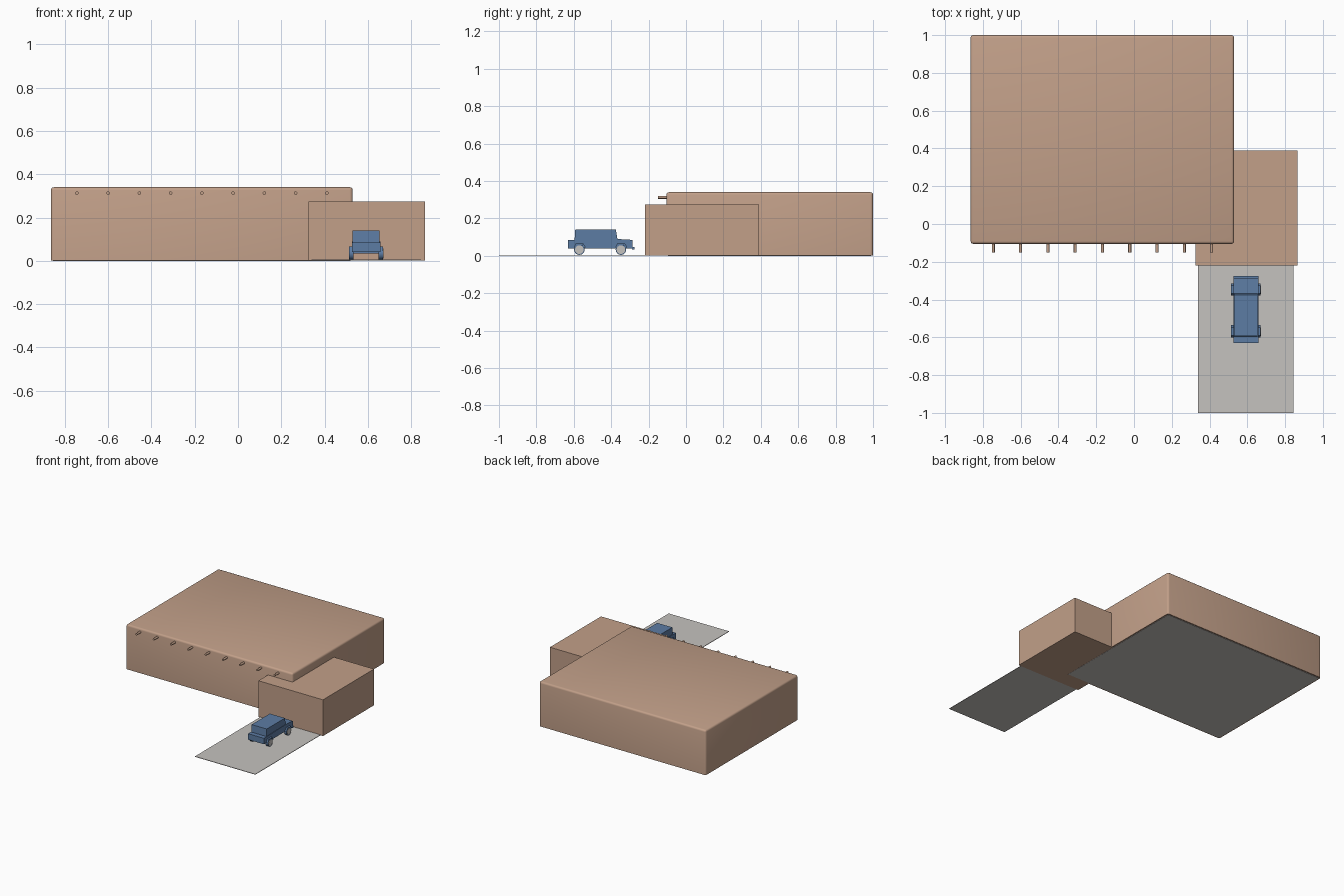
import bpy, bmesh
from math import radians

if "Cube" in bpy.data.objects:
    bpy.data.objects.remove(bpy.data.objects["Cube"])


def material(name, r, g, b):
    m = bpy.data.materials.new(name)
    m.use_nodes = True
    m.diffuse_color = (r, g, b, 1)
    m.node_tree.nodes["Principled BSDF"].inputs["Base Color"].default_value = (r, g, b, 1)
    return m


ADOBE = material("adobe brown", 0.54, 0.35, 0.25)
BLUE = material("car blue", 0.107, 0.20, 0.366)
CONCRETE = material("concrete grey", 0.56, 0.54, 0.52)


def finish(name, bm, mat):
    mesh = bpy.data.meshes.new(name)
    bm.to_mesh(mesh)
    bm.free()
    mesh.materials.append(mat)
    ob = bpy.data.objects.new(name, mesh)
    bpy.context.collection.objects.link(ob)
    return ob


def box(name, mat, x, y, z):
    """Box from (low, high) spans on each axis."""
    bm = bmesh.new()
    bmesh.ops.create_cube(bm, size=1)
    for v in bm.verts:
        v.co = [s[0] if c < 0 else s[1] for c, s in zip(v.co, (x, y, z))]
    return finish(name, bm, mat)


def cylinder(name, mat, axis, centre, radius, length, sides):
    bpy.ops.mesh.primitive_cylinder_add(
        vertices=sides, radius=radius, depth=length, location=centre,
        rotation=(radians(90), 0, 0) if axis == "y" else (0, radians(90), 0))
    ob = bpy.context.object
    ob.name = name
    ob.data.materials.append(mat)
    bpy.ops.object.shade_smooth_by_angle(angle=radians(40))
    return ob


def extrude_profile(name, mat, points, x0, x1):
    """Side profile in (y, z) extruded across x."""
    bm = bmesh.new()
    face = bm.faces.new([bm.verts.new((x0, y, z)) for y, z in points])
    ext = bmesh.ops.extrude_face_region(bm, geom=[face])["geom"]
    for v in ext:
        if isinstance(v, bmesh.types.BMVert):
            v.co.x = x1
    bmesh.ops.recalc_face_normals(bm, faces=bm.faces)
    return finish(name, bm, mat)


# House with softened wall corners and roof edge, on a concrete floor
house = box("house_walls", ADOBE, (-0.865, 0.53), (-0.105, 1.0), (0.002, 0.34))
bm = bmesh.new()
bm.from_mesh(house.data)
rounded = [e for e in bm.edges if max(v.co.z for v in e.verts) > 0.1]
bmesh.ops.bevel(bm, geom=rounded, offset=0.014, segments=3, profile=0.5, affect="EDGES")
bm.to_mesh(house.data)
bm.free()
bpy.context.view_layer.objects.active = house
house.select_set(True)
bpy.ops.object.shade_smooth_by_angle(angle=radians(40))
house.select_set(False)
box("house_floor", CONCRETE, (-0.855, 0.52), (-0.095, 0.99), (0, 0.004))

# Roof beam ends
for i in range(9):
    cylinder(f"roof_beam_{i + 1}", ADOBE, "y", (-0.745 + i * 0.1445, -0.115, 0.313), 0.008, 0.07, 12)

# Garage and driveway
box("garage", ADOBE, (0.325, 0.865), (-0.22, 0.39), (0.001, 0.275))
box("driveway", CONCRETE, (0.34, 0.845), (-1.0, -0.14), (0.0015, 0.005))

# Car body, nose towards the garage
CX = 0.592
extrude_profile("car_body", BLUE, [
    (-0.63, 0.04), (-0.63, 0.085), (-0.595, 0.085), (-0.37, 0.09),
    (-0.285, 0.085), (-0.285, 0.04)], CX - 0.066, CX + 0.066)
extrude_profile("car_cabin", BLUE, [
    (-0.596, 0.08), (-0.592, 0.14), (-0.375, 0.14), (-0.365, 0.08)], CX - 0.063, CX + 0.063)
box("car_front_bumper", BLUE, (CX - 0.066, CX + 0.066), (-0.29, -0.276), (0.033, 0.046))

# Fenders and wheels
for end, y in (("rear", -0.57), ("front", -0.348)):
    for side, s in (("right", -1), ("left", 1)):
        extrude_profile(f"car_{end}_{side}_fender", BLUE, [
            (y - 0.03, 0.045), (y - 0.02, 0.065), (y + 0.022, 0.065), (y + 0.034, 0.045),
            (y + 0.025, 0.045), (y + 0.016, 0.057), (y - 0.016, 0.057), (y - 0.025, 0.045)],
            CX + s * 0.06, CX + s * 0.079)
        cylinder(f"car_{end}_{side}_tyre", BLUE, "x", (CX + s * 0.068, y, 0.033), 0.028, 0.02, 24)
        cylinder(f"car_{end}_{side}_hub", CONCRETE, "x", (CX + s * 0.069, y, 0.033), 0.023, 0.021, 24)
